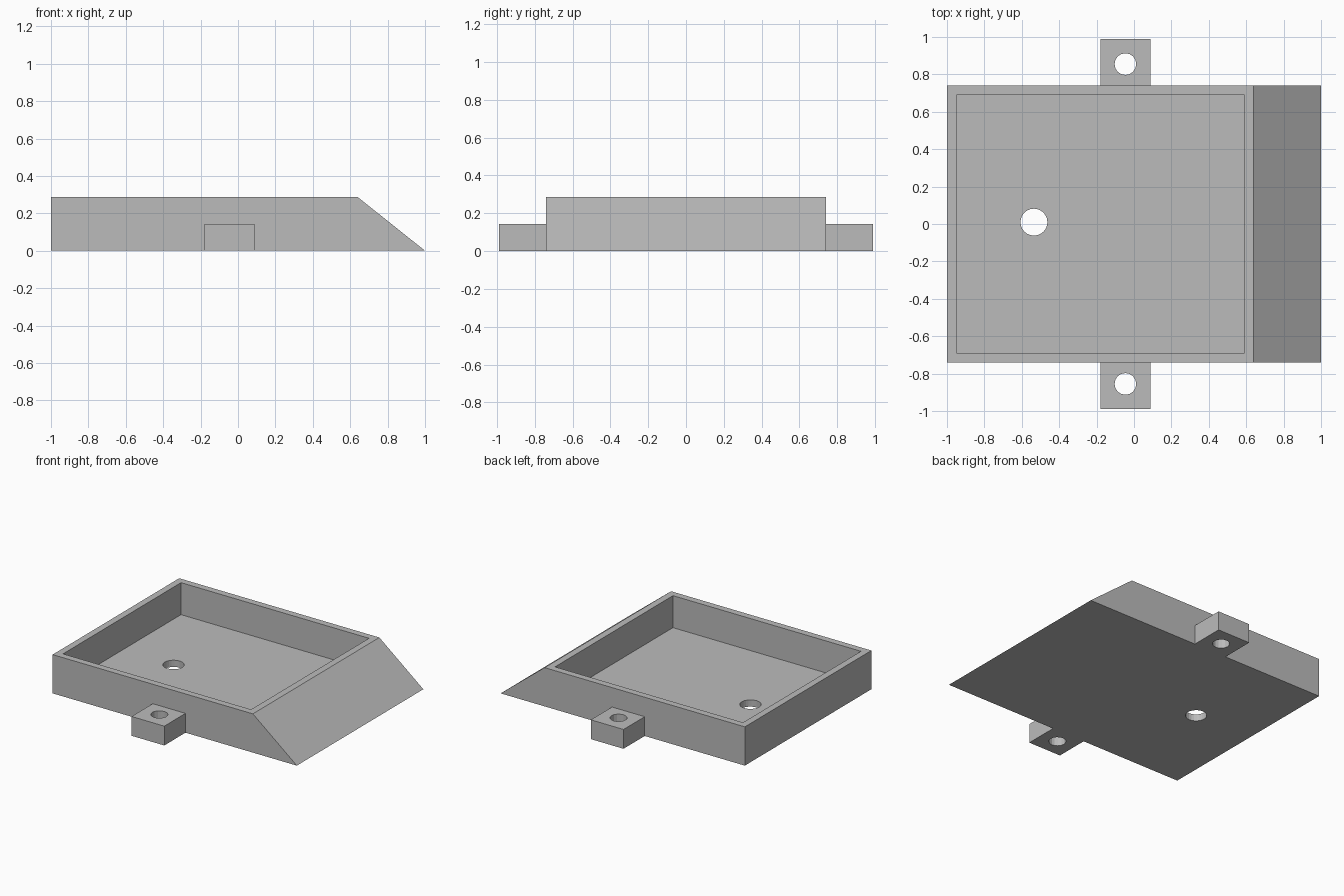
import bpy
import bmesh
from mathutils import Matrix, Vector

cube = bpy.data.objects.get("Cube")
if cube:
    bpy.data.objects.remove(cube, do_unlink=True)

HEIGHT, TAB_HEIGHT, FLOOR = 0.287, 0.143, 0.05
HALF_WIDTH, TAB_END = 0.74, 0.988
TAB_LEFT, TAB_RIGHT = -0.18, 0.088

grey = bpy.data.materials.new("plain grey")
grey.use_nodes = True
grey.diffuse_color = (0.5, 0.5, 0.5, 1)
grey.node_tree.nodes["Principled BSDF"].inputs["Base Color"].default_value = (0.5, 0.5, 0.5, 1)


def finish(name, bm):
    bmesh.ops.recalc_face_normals(bm, faces=bm.faces)
    mesh = bpy.data.meshes.new(name)
    bm.to_mesh(mesh)
    bm.free()
    mesh.materials.append(grey)
    obj = bpy.data.objects.new(name, mesh)
    bpy.context.collection.objects.link(obj)
    return obj


def prism(name, profile, y0, y1):
    """Extrude an (x, z) profile along y."""
    bm = bmesh.new()
    face = bm.faces.new([bm.verts.new((x, y0, z)) for x, z in profile])
    grown = bmesh.ops.extrude_face_region(bm, geom=[face])["geom"]
    verts = [v for v in grown if isinstance(v, bmesh.types.BMVert)]
    bmesh.ops.translate(bm, verts=verts, vec=(0, y1 - y0, 0))
    return finish(name, bm)


def box(name, x0, x1, y0, y1, z0, z1):
    return prism(name, [(x0, z0), (x1, z0), (x1, z1), (x0, z1)], y0, y1)


def drill(name, x, y, radius, sides):
    bm = bmesh.new()
    bmesh.ops.create_cone(bm, cap_ends=True, segments=sides, radius1=radius,
                          radius2=radius, depth=1,
                          matrix=Matrix.Translation(Vector((x, y, 0))))
    return finish(name, bm)


def cut(obj, cutter):
    """Subtract the cutter, bake the result and discard the cutter."""
    cutter.hide_render = True
    mod = obj.modifiers.new("cut", 'BOOLEAN')
    mod.operation = 'DIFFERENCE'
    mod.solver = 'EXACT'
    mod.object = cutter
    bpy.context.view_layer.objects.active = obj
    bpy.ops.object.modifier_apply(modifier=mod.name)
    bpy.data.objects.remove(cutter, do_unlink=True)


# Tray with a sloped end, a deep pocket and a hole through its floor
tray = prism("tray", [(-1, 0), (1, 0), (0.64, HEIGHT), (-1, HEIGHT)],
             -HALF_WIDTH, HALF_WIDTH)
cut(tray, box("pocket_cutter", -0.95, 0.59, -0.69, 0.69, FLOOR, 0.5))
cut(tray, drill("floor_hole_cutter", -0.535, 0.01, 0.072, 24))

# Drilled mounting tabs on the front and back walls
for side, name in ((-1, "front_tab"), (1, "back_tab")):
    y0, y1 = sorted((side * HALF_WIDTH, side * TAB_END))
    tab = box(name, TAB_LEFT, TAB_RIGHT, y0, y1, 0, TAB_HEIGHT)
    cut(tab, drill("tab_hole_cutter", (TAB_LEFT + TAB_RIGHT) / 2,
                   side * 0.855, 0.058, 16))
